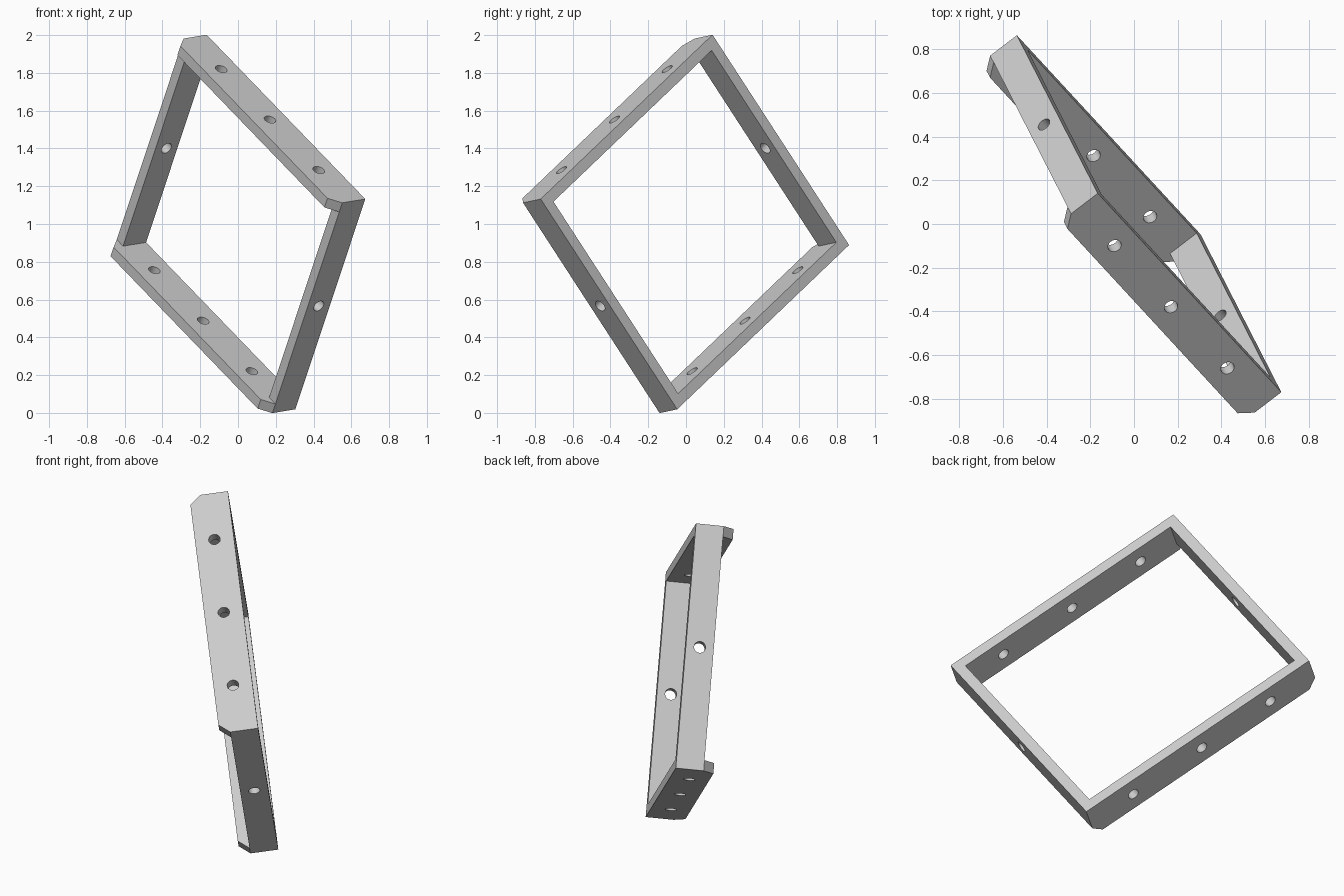
import bpy, bmesh
from mathutils import Vector, Matrix

if "Cube" in bpy.data.objects:
    bpy.data.objects.remove(bpy.data.objects["Cube"])

# Frame axes: u along long bars, v along short bars, n out of the open face
u = Vector((0.84, -0.91, -0.87)).normalized()
v = Vector((-0.37, 0.72, -1.10))
v = (v - u * v.dot(u)).normalized()
n = u.cross(v)
tilt = Matrix((u, v, n)).transposed().to_4x4()
tilt.translation = (0.069, 0.047, 1.0105)

L, W, T = 1.513, 1.378, 0.06        # outer length, outer width, wall thickness
LONG_D, SHORT_D, CUT = 0.215, 0.155, 0.055
HOLE_R = 0.032

grey = bpy.data.materials.new("light grey")
grey.diffuse_color = (0.6, 0.6, 0.6, 1)
grey.use_nodes = True
grey.node_tree.nodes["Principled BSDF"].inputs["Base Color"].default_value = grey.diffuse_color


def prism(name, profile, y0, y1):
    """Extrude a (u, n) profile along v."""
    bm = bmesh.new()
    face = bm.faces.new([bm.verts.new((a, y0, b)) for a, b in profile])
    ext = bmesh.ops.extrude_face_region(bm, geom=[face])
    moved = [g for g in ext["geom"] if isinstance(g, bmesh.types.BMVert)]
    bmesh.ops.translate(bm, verts=moved, vec=(0, y1 - y0, 0))
    bmesh.ops.recalc_face_normals(bm, faces=bm.faces)
    mesh = bpy.data.meshes.new(name)
    bm.to_mesh(mesh)
    bm.free()
    mesh.materials.append(grey)
    obj = bpy.data.objects.new(name, mesh)
    bpy.context.collection.objects.link(obj)
    return obj


def drill(obj, centre, axis):
    """Cut a round through-hole along a local axis."""
    rot = Vector(axis).to_track_quat('Z', 'Y').to_matrix().to_4x4()
    bpy.ops.mesh.primitive_cylinder_add(vertices=24, radius=HOLE_R, depth=0.2)
    cutter = bpy.context.object
    cutter.data.transform(Matrix.Translation(centre) @ rot)
    mod = obj.modifiers.new("hole", 'BOOLEAN')
    mod.operation = 'DIFFERENCE'
    mod.solver = 'EXACT'
    mod.object = cutter
    bpy.context.view_layer.objects.active = obj
    bpy.ops.object.modifier_apply(modifier=mod.name)
    bpy.data.objects.remove(cutter)


def finish(obj):
    bpy.ops.object.select_all(action='DESELECT')
    obj.select_set(True)
    bpy.context.view_layer.objects.active = obj
    bpy.ops.object.shade_smooth_by_angle(angle=0.52)
    obj.matrix_world = tilt


# Long bars: deeper, with clipped corners and three holes each
h = L / 2
long_profile = [(-h, 0), (h, 0), (h, -SHORT_D), (h - CUT, -LONG_D),
                (-h + CUT, -LONG_D), (-h, -SHORT_D)]
for s, name in ((-1, "upper_long_bar"), (1, "lower_long_bar")):
    bar = prism(name, long_profile, s * W / 2, s * (W / 2 - T))
    for x in (-0.465, 0, 0.465):
        drill(bar, (x, s * (W / 2 - T / 2), -LONG_D / 2), (0, 1, 0))
    finish(bar)

# Short bars: shallower, fitted between the long bars, one hole each
for s, name in ((-1, "left_short_bar"), (1, "right_short_bar")):
    a, b = s * h, s * (h - T)
    bar = prism(name, [(a, 0), (b, 0), (b, -SHORT_D), (a, -SHORT_D)],
                -W / 2 + T, W / 2 - T)
    drill(bar, (s * (h - T / 2), 0, -SHORT_D / 2), (1, 0, 0))
    finish(bar)
